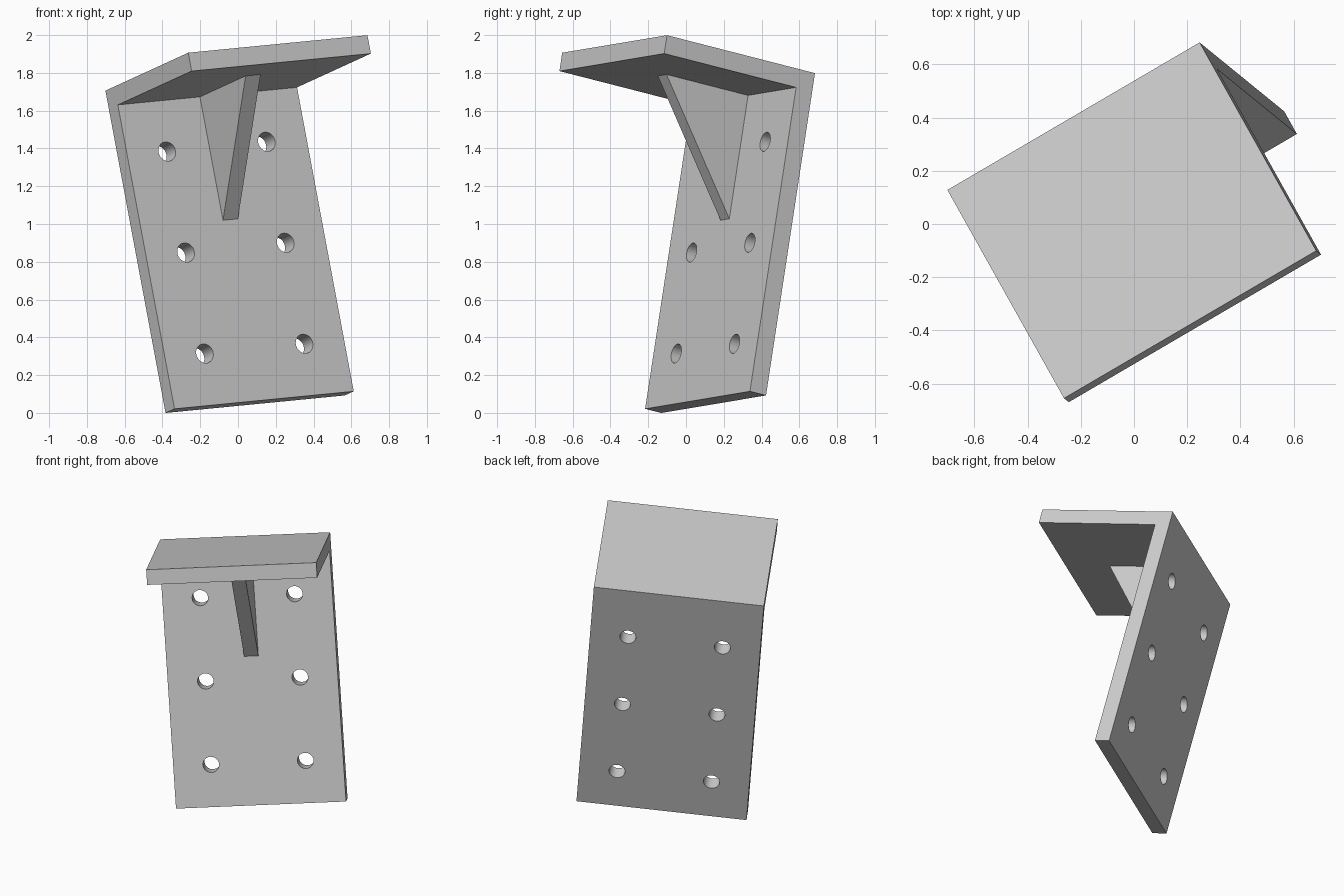
import bpy, bmesh
from mathutils import Vector, Matrix

if "Cube" in bpy.data.objects:
    bpy.data.objects.remove(bpy.data.objects["Cube"])

# Tilted local frame: x along the width, y to the back, z up the bracket
u = Vector((0.860, 0.503, 0.084)).normalized()
back = Vector((-0.474, 0.853, -0.218))
back = (back - u * back.dot(u)).normalized()
w = u.cross(back)
corner = Vector((-0.702, 0.128, 1.706))  # top back left corner
frame = Matrix((u, back, w)).transposed().to_4x4()
frame.translation = corner

WIDTH, DEPTH, HEIGHT, THICK = 1.103, 0.92, 1.755, 0.1


def extrude_profile(name, profile, x0, x1):
    """Extrude a (y, z) outline along local x."""
    bm = bmesh.new()
    face = bm.faces.new([bm.verts.new((x0, y, z)) for y, z in profile])
    res = bmesh.ops.extrude_face_region(bm, geom=[face])
    moved = [v for v in res["geom"] if isinstance(v, bmesh.types.BMVert)]
    bmesh.ops.translate(bm, verts=moved, vec=(x1 - x0, 0, 0))
    bmesh.ops.recalc_face_normals(bm, faces=bm.faces)
    return make_object(name, bm)


def make_object(name, bm):
    mesh = bpy.data.meshes.new(name)
    bm.to_mesh(mesh)
    bm.free()
    obj = bpy.data.objects.new(name, mesh)
    bpy.context.collection.objects.link(obj)
    obj.matrix_world = frame
    return obj


# L-shaped bracket: back plate and top shelf in one piece
bracket = extrude_profile("bracket", [
    (0, 0), (-DEPTH, 0), (-DEPTH, -THICK), (-THICK, -THICK),
    (-THICK, -HEIGHT), (0, -HEIGHT)], 0, WIDTH)

# Triangular rib under the shelf
RIB = 0.092
extrude_profile("support_rib", [
    (-THICK, -THICK), (-THICK - 0.507, -THICK), (-THICK, -THICK - 0.672)],
    (WIDTH - RIB) / 2, (WIDTH + RIB) / 2)

# Screw holes: two columns of three
bm = bmesh.new()
for x in (0.245, WIDTH - 0.245):
    for z in (-0.375, -0.925, -1.475):
        place = Matrix.Translation((x, -THICK / 2, z)) @ Matrix.Rotation(1.5707963, 4, 'X')
        bmesh.ops.create_cone(bm, cap_ends=True, segments=32, radius1=0.052,
                              radius2=0.052, depth=0.2, matrix=place)
cutter = make_object("hole_cutter", bm)
cutter.hide_render = True
cutter.hide_set(True)
cutter.display_type = 'WIRE'

mod = bracket.modifiers.new("screw_holes", 'BOOLEAN')
mod.operation = 'DIFFERENCE'
mod.solver = 'EXACT'
mod.object = cutter

# Smooth hole walls, sharp plate edges
bpy.context.view_layer.objects.active = bracket
bracket.select_set(True)
bpy.ops.object.modifier_apply(modifier=mod.name)
bpy.ops.object.shade_smooth_by_angle(angle=0.52)
